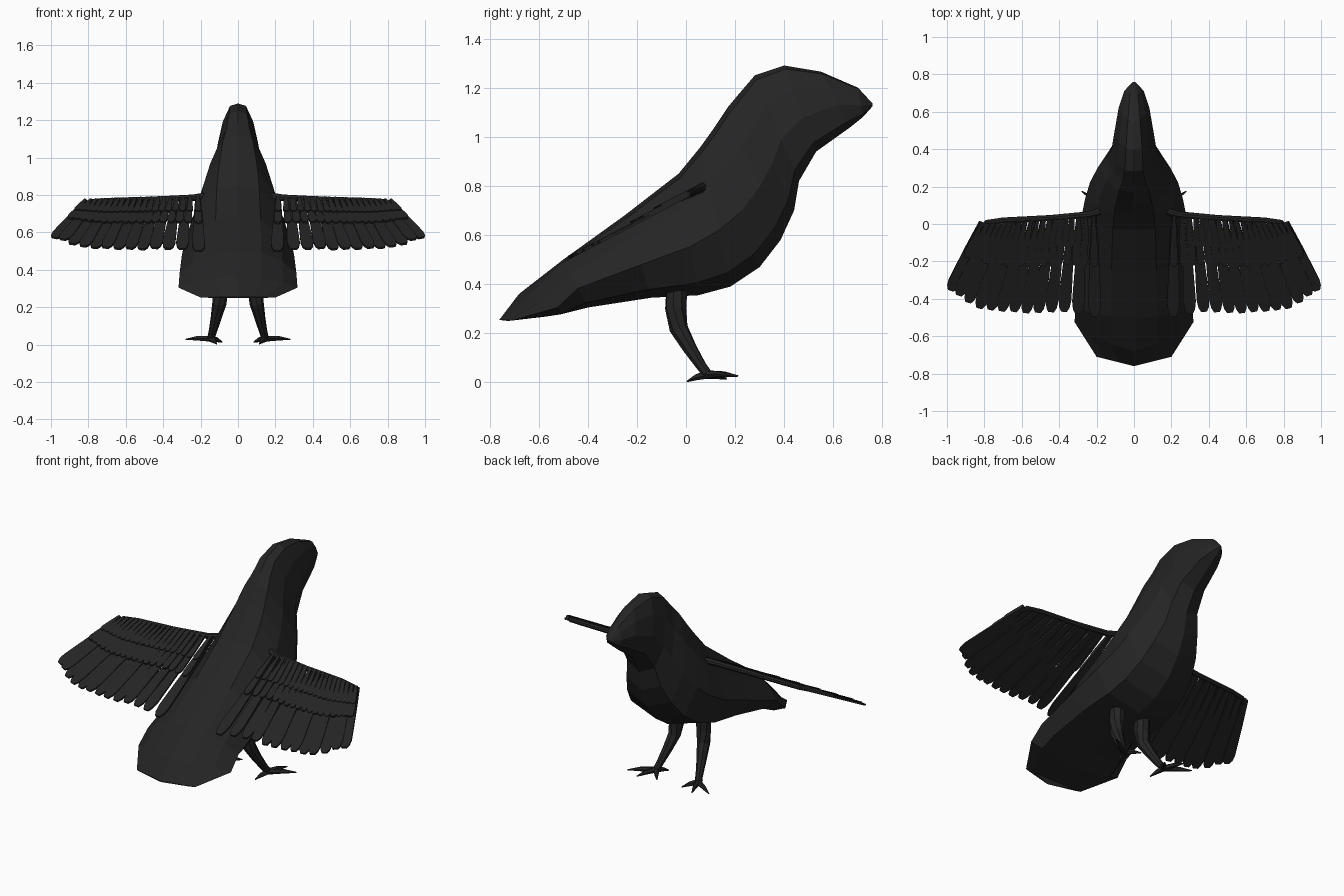
import bpy
import bmesh
from math import cos, sin, pi
from mathutils import Vector

cube = bpy.data.objects.get("Cube")
if cube:
    bpy.data.objects.remove(cube)

black = bpy.data.materials.new("soft black")
black.use_nodes = True
colour = (0.018, 0.018, 0.018, 1)
black.diffuse_color = colour
black.node_tree.nodes["Principled BSDF"].inputs["Base Color"].default_value = colour


def finish(bm, name):
    """Turn a bmesh into a named object."""
    bmesh.ops.recalc_face_normals(bm, faces=bm.faces)
    mesh = bpy.data.meshes.new(name)
    bm.to_mesh(mesh)
    bm.free()
    mesh.materials.append(black)
    obj = bpy.data.objects.new(name, mesh)
    bpy.context.collection.objects.link(obj)
    return obj


def loft(bm, rings):
    """Skin a list of point rings and close both ends."""
    loops = [[bm.verts.new(p) for p in ring] for ring in rings]
    n = len(loops[0])
    for a, b in zip(loops, loops[1:]):
        for i in range(n):
            j = (i + 1) % n
            bm.faces.new((a[i], a[j], b[j], b[i]))
    bm.faces.new(loops[0])
    bm.faces.new(loops[-1])


def tube(bm, path, sides=8):
    """Tapered tube through (x, y, z, radius) points."""
    pts = [Vector(p[:3]) for p in path]
    rings = []
    for i, p in enumerate(pts):
        d = (pts[min(i + 1, len(pts) - 1)] - pts[max(i - 1, 0)]).normalized()
        u = d.cross(Vector((0.3, 0.2, 1))).normalized()
        v = d.cross(u)
        r = path[i][3]
        rings.append([p + r * (u * cos(2 * pi * k / sides) + v * sin(2 * pi * k / sides))
                      for k in range(sides)])
    loft(bm, rings)


# Body: slanted faceted rings, each with top y z, bottom y z, half width, sweep
STATIONS = [
    (-.76, .255, -.76, .25, .2, .05),
    (-.68, .36, -.57, .268, .318, .09),
    (-.5, .5, -.4, .305, .312, 0),
    (-.25, .68, -.14, .345, .3, 0),
    (-.03, .85, .05, .355, .285, 0),
    (.06, .96, .18, .39, .262, 0),
    (.11, 1.03, .3, .47, .235, 0),
    (.17, 1.12, .385, .58, .195, 0),
    (.22, 1.18, .44, .7, .15, 0),
    (.28, 1.25, .46, .82, .122, 0),
    (.4, 1.29, .53, .94, .107, 0),
    (.55, 1.265, .67, 1.04, .082, 0),
    (.7, 1.2, .72, 1.08, .052, 0),
    (.76, 1.135, .76, 1.125, .006, 0),
]
HALF = [(0, 1), (.4, .96), (.76, .72), (1, .4), (.78, .1), (0, 0)]
SECTION = HALF + [(-a, b) for a, b in HALF[-2:0:-1]]
bm = bmesh.new()
rings = []
for ty, tz, by, bz, w, sweep in STATIONS:
    rings.append([(a * w, by + (ty - by) * b + sweep * abs(a), bz + (tz - bz) * b)
                  for a, b in SECTION])
loft(bm, rings)
finish(bm, "body")

# Wings: every feather lies on one sloping plane
SLOPE = 0.52
NORMAL = Vector((0, -SLOPE, 1)).normalized()


def on_wing(x, y, lift=0.0):
    return Vector((x, y, 0.765 + SLOPE * (y - 0.02))) + NORMAL * lift


def feather(bm, root, tip, width, lift, thick=0.011):
    """Flat blade, narrow at the quill and round at the tip."""
    a, b = on_wing(*root, lift), on_wing(*tip, lift)
    d = b - a
    side = d.cross(NORMAL).normalized()
    outline = [(0, .4), (.35, .7), (.7, .92), (.86, 1), (.94, .82), (.985, .45)]
    pts = [a + d * t + side * width * s for t, s in outline]
    pts += [a + d * t - side * width * s for t, s in reversed(outline)]
    up = NORMAL * thick / 2
    loft(bm, [[p - up for p in pts], [p + up for p in pts]])


TIPS = [(.21, -.5), (.3, -.485), (.375, -.475), (.445, -.475), (.515, -.48), (.58, -.48),
        (.645, -.475), (.71, -.47), (.77, -.465), (.83, -.455), (.89, -.425),
        (.94, -.385), (.983, -.36)]


def root_at(t):
    return (.215 + .6 * t ** .92, .05 - .04 * t)


def tip_at(t):
    k = t * (len(TIPS) - 1)
    i = min(int(k), len(TIPS) - 2)
    return Vector(TIPS[i]).lerp(Vector(TIPS[i + 1]), k - i)


def build_wing(side):
    bm = bmesh.new()
    # Long flight feathers
    for i, tip in enumerate(TIPS):
        t = i / (len(TIPS) - 1)
        feather(bm, root_at(t), tip, .034, .004 * (i % 2))
    # Two shorter rows of covering feathers
    for count, reach, width, lift in ((18, .5, .021, .011), (20, .3, .017, .017)):
        for i in range(count):
            t = i / (count - 1)
            root = Vector(root_at(t))
            feather(bm, root, root.lerp(tip_at(t), reach), width, lift)
    # Leading edge bone
    edge = [(.15, .085, .02), (.24, .06, .018), (.45, .042, .016),
            (.7, .03, .015), (.79, .018, .014), (.83, -.02, .01), (.87, -.1, .005)]
    tube(bm, [(*on_wing(x, y - .008, .004), r) for x, y, r in edge])
    bmesh.ops.scale(bm, vec=(side, 1, 1), verts=bm.verts)
    return bm


# Legs and toes
LEG = [(.09, -.035, .42, .046), (.093, -.042, .3, .044), (.1, -.03, .22, .038),
       (.118, .015, .14, .029), (.135, .06, .07, .022), (.145, .088, .032, .02)]
TOES = [(.28, .175, .028), (.19, .212, .026), (.085, .165, .014), (.115, .004, .004)]


def build_leg(side):
    bm = bmesh.new()
    tube(bm, LEG)
    heel = Vector((.145, .085, .032))
    for toe in TOES:
        end = Vector(toe)
        mid = heel.lerp(end, .55) + Vector((0, 0, .004))
        tube(bm, [(*heel, .018), (*mid, .013), (*end, .003)], 6)
    bmesh.ops.scale(bm, vec=(side, 1, 1), verts=bm.verts)
    return bm


for label, side in (("left", 1), ("right", -1)):
    finish(build_wing(side), label + "_wing")
    finish(build_leg(side), label + "_leg")
